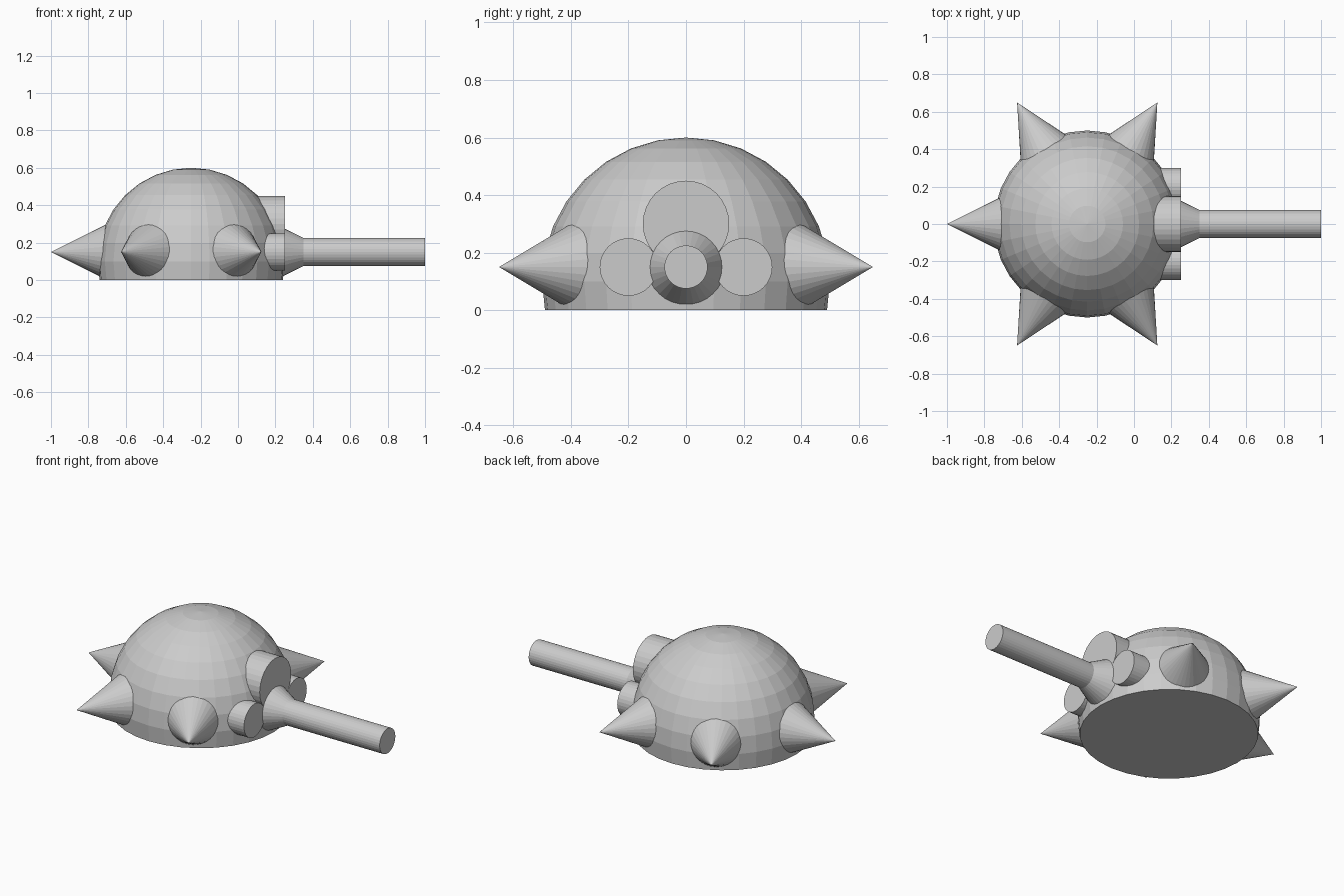
import bpy, bmesh
from math import radians, pi, cos, sin
from mathutils import Matrix

if "Cube" in bpy.data.objects:
    bpy.data.objects.remove(bpy.data.objects["Cube"])

CX = -0.25      # dome axis
AXIS_Z = 0.15   # height of spikes and barrel


def finish(name, bm):
    bmesh.ops.recalc_face_normals(bm, faces=bm.faces)
    mesh = bpy.data.meshes.new(name)
    bm.to_mesh(mesh)
    bm.free()
    obj = bpy.data.objects.new(name, mesh)
    bpy.context.collection.objects.link(obj)
    return obj


def cone(name, start, length, r1, r2, angle=0.0):
    """Round part lying flat, running outward from start along a heading."""
    bm = bmesh.new()
    bmesh.ops.create_cone(bm, cap_ends=True, segments=32,
                          radius1=r1, radius2=r2, depth=length)
    mat = (Matrix.Translation(start) @ Matrix.Rotation(angle, 4, 'Z')
           @ Matrix.Rotation(pi / 2, 4, 'Y')
           @ Matrix.Translation((0, 0, length / 2)))
    bmesh.ops.transform(bm, matrix=mat, verts=bm.verts)
    bmesh.ops.remove_doubles(bm, verts=bm.verts, dist=1e-5)
    return finish(name, bm)


# Dome: sphere cut flat at the ground
bm = bmesh.new()
bmesh.ops.create_uvsphere(bm, u_segments=32, v_segments=16, radius=0.5,
                          matrix=Matrix.Translation((CX, 0, 0.1)))
cut = bmesh.ops.bisect_plane(bm, geom=bm.verts[:] + bm.edges[:] + bm.faces[:],
                             plane_co=(0, 0, 0), plane_no=(0, 0, 1),
                             clear_inner=True)
rim = [e for e in cut['geom_cut'] if isinstance(e, bmesh.types.BMEdge)]
bmesh.ops.contextual_create(bm, geom=rim)
finish("dome", bm)

# Ring of six spikes; the one facing +x becomes the barrel collar
for i in range(6):
    a = radians(60 * i)
    start = (CX + 0.45 * cos(a), 0.45 * sin(a), AXIS_Z)
    cone("barrel_collar" if i == 0 else f"spike_{i}", start, 0.3, 0.15, 0, a)

# Gun barrel
cone("barrel", (0.2, 0, AXIS_Z), 0.8, 0.075, 0.075)

# Sight above the barrel and a port on each side
cone("sight", (0.05, 0, 0.3), 0.2, 0.15, 0.15)
for side, label in ((-1, "front"), (1, "back")):
    cone(f"{label}_port", (0.05, 0.2 * side, AXIS_Z), 0.2, 0.1, 0.1)
